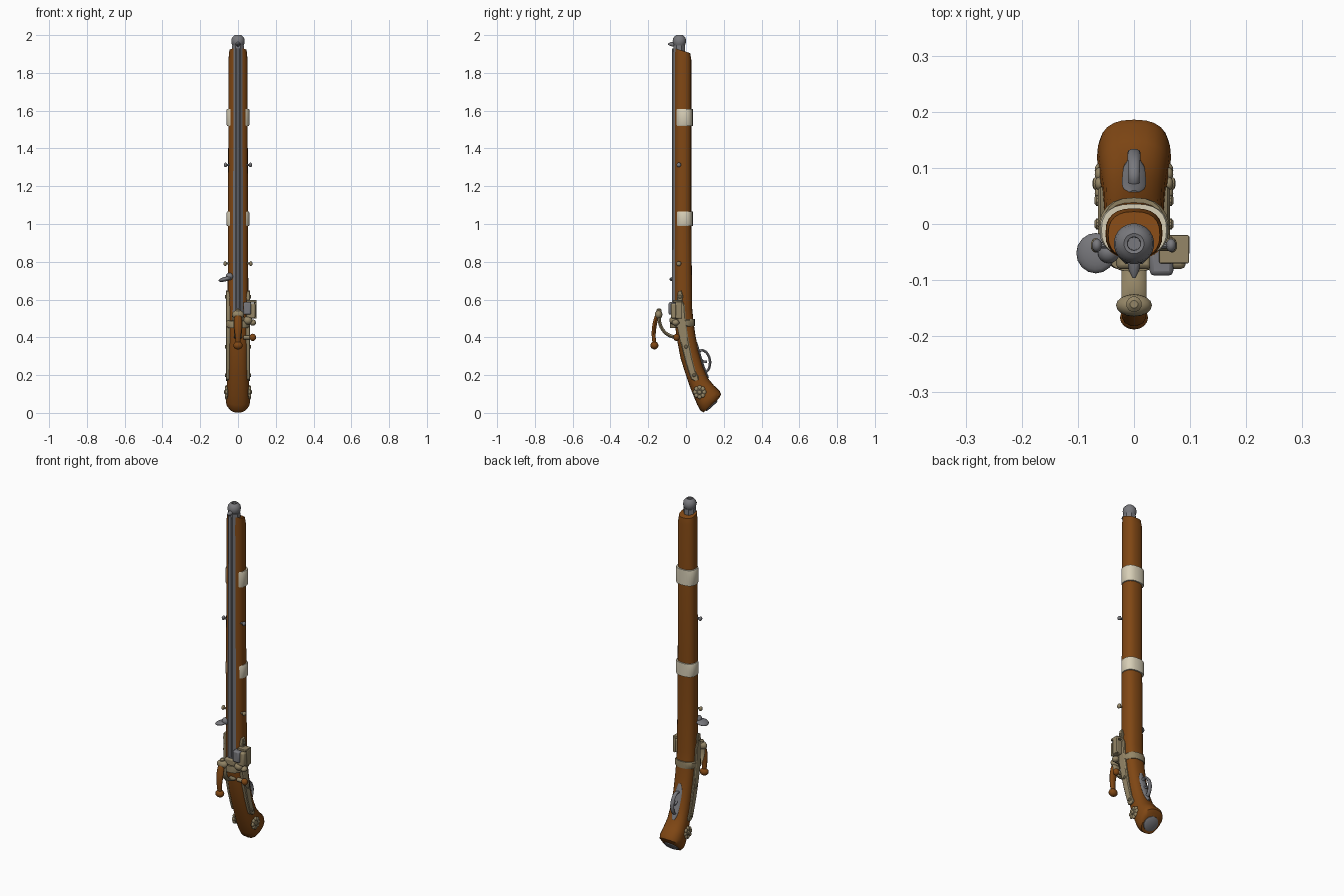
import bpy, bmesh, math
from mathutils import Vector, Matrix

if "Cube" in bpy.data.objects:
    bpy.data.objects.remove(bpy.data.objects["Cube"])


def material(name, rgb):
    m = bpy.data.materials.new(name)
    m.diffuse_color = (*rgb, 1)
    m.use_nodes = True
    m.node_tree.nodes["Principled BSDF"].inputs["Base Color"].default_value = m.diffuse_color
    return m


WOOD = material("brown wood", (0.215, 0.063, 0.007))
STEEL = material("grey steel", (0.19, 0.19, 0.205))
BRASS = material("dull brass", (0.30, 0.24, 0.135))
BONE = material("pale bone", (0.68, 0.62, 0.47))


def finish(name, bm, mat, angle=35, bevel=0):
    bmesh.ops.recalc_face_normals(bm, faces=bm.faces)
    me = bpy.data.meshes.new(name)
    bm.to_mesh(me)
    bm.free()
    ob = bpy.data.objects.new(name, me)
    bpy.context.collection.objects.link(ob)
    me.materials.append(mat)
    if bevel:
        b = ob.modifiers.new("bevel", 'BEVEL')
        b.width, b.segments = bevel, 2
    bpy.ops.object.select_all(action='DESELECT')
    ob.select_set(True)
    bpy.context.view_layer.objects.active = ob
    bpy.ops.object.shade_smooth_by_angle(angle=math.radians(angle))
    return ob


def skin(name, rings, mat, angle=35, closed=False):
    bm = bmesh.new()
    vs = [[bm.verts.new(p) for p in r] for r in rings]
    n = len(vs[0])
    pairs = list(zip(vs, vs[1:])) + ([(vs[-1], vs[0])] if closed else [])
    for a, b in pairs:
        for i in range(n):
            j = (i + 1) % n
            bm.faces.new((a[i], a[j], b[j], b[i]))
    if not closed:
        bm.faces.new(vs[0])
        bm.faces.new(vs[-1])
    return finish(name, bm, mat, angle)


def spow(v, p):
    return math.copysign(abs(v) ** p, v)


def section(fy, fz, by, bz, hw, n=24, p=0.8):
    """Rounded cross-section between a front and a back point."""
    f, b = Vector((0, fy, fz)), Vector((0, by, bz))
    mid, half = (f + b) / 2, (b - f) / 2
    out = []
    for i in range(n):
        a = 2 * math.pi * i / n
        out.append(mid + half * spow(math.cos(a), p) + Vector((hw * spow(math.sin(a), p), 0, 0)))
    return out


def lathe(name, profile, centre, mat, axis=(0, 0, 1), n=24, angle=35):
    """Rings of (radius, height) along an axis."""
    q = Vector((0, 0, 1)).rotation_difference(Vector(axis))
    c = Vector(centre)
    rings = [[c + q @ Vector((r * math.cos(2 * math.pi * (i + .5) / n),
                              r * math.sin(2 * math.pi * (i + .5) / n), h))
              for i in range(n)] for r, h in profile]
    return skin(name, rings, mat, angle)


def ball(name, centre, size, mat, tilt=0):
    bm = bmesh.new()
    m = Matrix.Translation(centre) @ Matrix.Rotation(tilt, 4, 'Y') @ Matrix.Diagonal((*size, 1))
    bmesh.ops.create_uvsphere(bm, u_segments=16, v_segments=10, radius=1, matrix=m)
    return finish(name, bm, mat, 60)


def box(name, lo, hi, mat, bevel=0.005):
    bm = bmesh.new()
    lo, hi = Vector(lo), Vector(hi)
    bmesh.ops.create_cube(bm, size=1, matrix=Matrix.Translation((lo + hi) / 2) @ Matrix.Diagonal((*(hi - lo), 1)))
    return finish(name, bm, mat, 35, bevel)


def bar(name, path, mat, n=10, steps=5):
    """Bar through points (x, y, z, half width in x, half depth)."""
    pts = []
    for k in range(len(path) - 1):
        q = [Vector(path[min(max(k + d, 0), len(path) - 1)]) for d in (-1, 0, 1, 2)]
        for s in range(steps):
            t = s / steps
            pts.append(0.5 * (2 * q[1] + (q[2] - q[0]) * t + (2 * q[0] - 5 * q[1] + 4 * q[2] - q[3]) * t * t
                              + (3 * q[1] - q[0] - 3 * q[2] + q[3]) * t ** 3))
    pts.append(Vector(path[-1]))
    rings = []
    for i, p in enumerate(pts):
        d = Vector(pts[min(i + 1, len(pts) - 1)][:3]) - Vector(pts[max(i - 1, 0)][:3])
        side = Vector((1, 0, 0))
        up = d.normalized().cross(side).normalized()
        rings.append([Vector(p[:3]) + side * p[3] * math.cos(a) + up * p[4] * math.sin(a)
                      for a in (2 * math.pi * j / n for j in range(n))])
    return skin(name, rings, mat, 50)


# Stock with forearm, curved wrist and flared butt
stock = [(-.060, 1.93, .022, 1.905, .046), (-.061, 1.88, .028, 1.87, .050), (-.061, 1.0, .028, 1.0, .053),
         (-.062, .55, .033, .55, .055), (-.058, .46, .040, .48, .055), (-.046, .38, .050, .41, .055),
         (-.029, .29, .066, .33, .054), (-.004, .21, .088, .25, .055), (.020, .14, .115, .185, .058),
         (.040, .09, .148, .145, .063), (.060, .042, .178, .117, .066), (.075, .014, .186, .098, .063),
         (.092, .002, .176, .078, .048)]
skin("stock", [section(*s) for s in stock], WOOD, 45)

# Butt plate
lathe("butt_plate", [(.042, -.008), (.042, .004), (.034, .008)], (0, .134, .040), STEEL, (0, .67, -.74), 12)

# Bone bands
for i, (z0, z1) in enumerate(((1.52, 1.61), (.99, 1.065))):
    skin(f"bone_band_{i + 1}", [section(-.057, z, .036, z, w) for z, w in
         ((z0, .058), (z0 + .006, .061), (z1 - .006, .061), (z1, .058))], BONE)

# Octagonal barrel with a raised front rib
lathe("barrel", [(.038, .50), (.036, 1.2), (.034, 1.945)], (0, -.036, 0), STEEL, n=8, angle=20)
box("barrel_rib", (-.007, -.073, .53), (.007, -.055, 1.93), STEEL, .002)

# Muzzle swell with bore and front sight
lathe("muzzle", [(.024, 1.925), (.025, 1.94), (.033, 1.952), (.036, 1.968), (.033, 1.984), (.025, 1.994),
                 (.018, 2.0), (.012, 1.998), (.011, 1.95)], (0, -.035, 0), STEEL)
lathe("front_sight", [(.013, 0), (.010, .018), (.003, .032)], (0, -.064, 1.952), STEEL, (0, -1, 0), 10)

# Cross pins through the forearm
for z, r, x, m in ((1.313, .009, .066, STEEL), (.79, .010, .068, BRASS)):
    for s in (-1, 1):
        lathe("pin_shaft", [(.006, 0), (.006, .03)], (s * .036, -.038, z), m, (s, 0, 0), 10)
        ball("pin_head", (s * x, -.038, z), (.009, r + .003, r + .003), m)

# Side leaf rest
ball("side_rest", (-.068, -.052, .708), (.036, .036, .012), STEEL, -.25)
ball("side_rest_root", (-.045, -.050, .722), (.020, .020, .020), STEEL)

# Long side plates following the wrist, both sides
plate = [(-.034, .645, .009), (-.032, .615, .016), (-.032, .59, .013), (-.028, .56, .022), (-.024, .47, .024),
         (-.008, .38, .022), (.012, .29, .020), (.033, .215, .018), (.046, .185, .020), (.056, .172, .010)]
for s in (-1, 1):
    rings = []
    for y, z, w in plate:
        rings.append([(s * x, y + k * w, z + k * w * .3) for x, k in
                      ((.042, -1), (.060, -1), (.064, -.75), (.064, .75), (.060, 1), (.042, 1))])
    skin("side_plate", rings, BRASS, 25)
    # Screw heads on the plate
    for y, z in ((-.032, .615), (.000, .35), (.042, .20)):
        lathe("plate_screw", [(.010, 0), (.010, .005), (.006, .008)], (s * .062, y, z), BRASS, (s, 0, 0), 10)
    # Butt rosettes
    for k in range(8):
        a = 2 * math.pi * k / 8
        ball("rosette_petal", (s * .062, .072 + .024 * math.cos(a), .110 + .024 * math.sin(a)),
             (.008, .012, .012), BRASS)
    lathe("rosette_centre", [(.024, 0), (.024, .012), (.012, .016), (.010, .020), (.004, .022)],
          (s * .052, .072, .110), BRASS, (s, 0, 0), 16)

# Collar around the breech
skin("breech_collar", [section(-.085, z - .004, .047, z + .008, w) for z, w in
     ((.452, .058), (.458, .064), (.484, .064), (.490, .058))], BRASS)
box("breech_block", (-.032, -.080, .485), (.032, -.03, .525), BRASS, .008)

# Flash pan and lid on the right
box("pan_body", (.045, -.080, .500), (.092, -.022, .580), BRASS, .008)
box("pan_shelf", (.045, -.070, .585), (.098, -.020, .597), BRASS, .002)
box("pan_fence", (.084, -.055, .50), (.099, -.020, .59), BRASS, .004)
box("pan_lid", (.028, -.092, .520), (.070, -.040, .586), STEEL, .008)
ball("pan_bowl", (.052, -.066, .490), (.024, .022, .022), BRASS)
ball("pan_spring", (.078, -.055, .478), (.018, .020, .016), BRASS)

# Lock axle and knob
lathe("lock_axle", [(.011, 0), (.011, .05)], (.03, -.045, .40), BRASS, (1, 0, 0), 12)
ball("lock_knob", (.078, -.050, .40), (.018, .017, .019), WOOD)

# Curved match arm, clamp and turned handle
bar("match_arm", [(0, -.035, .400, .022, .011), (0, -.075, .405, .022, .010), (0, -.110, .425, .022, .009),
                  (0, -.136, .465, .023, .009), (0, -.144, .520, .025, .010)], BRASS)
ball("arm_clamp", (0, -.145, .520), (.032, .020, .024), BRASS)
lathe("clamp_cap", [(.014, 0), (.014, .012), (.007, .018)], (0, -.143, .535), BRASS, n=12)
bar("handle", [(0, -.148, .528, .015, .009), (0, -.158, .500, .020, .012), (0, -.168, .455, .021, .012),
               (0, -.171, .410, .016, .011), (0, -.167, .365, .013, .010)], WOOD)
ball("handle_ball", (0, -.167, .357), (.025, .021, .021), WOOD)

# Trigger guard, strap and trigger
bar("guard_strap", [(0, .054, .372, .010, .006), (0, .066, .33, .020, .007), (0, .083, .27, .021, .007),
                    (0, .103, .215, .018, .007), (0, .118, .185, .008, .005)], STEEL)
bar("trigger_guard", [(0, .062, .320, .009, .007), (0, .085, .332, .010, .007), (0, .112, .315, .011, .007),
                      (0, .127, .275, .012, .007), (0, .120, .232, .011, .007), (0, .095, .210, .010, .008)], STEEL)
bar("trigger", [(0, .075, .285, .007, .008), (0, .095, .272, .006, .006), (0, .112, .270, .008, .007)], STEEL)
